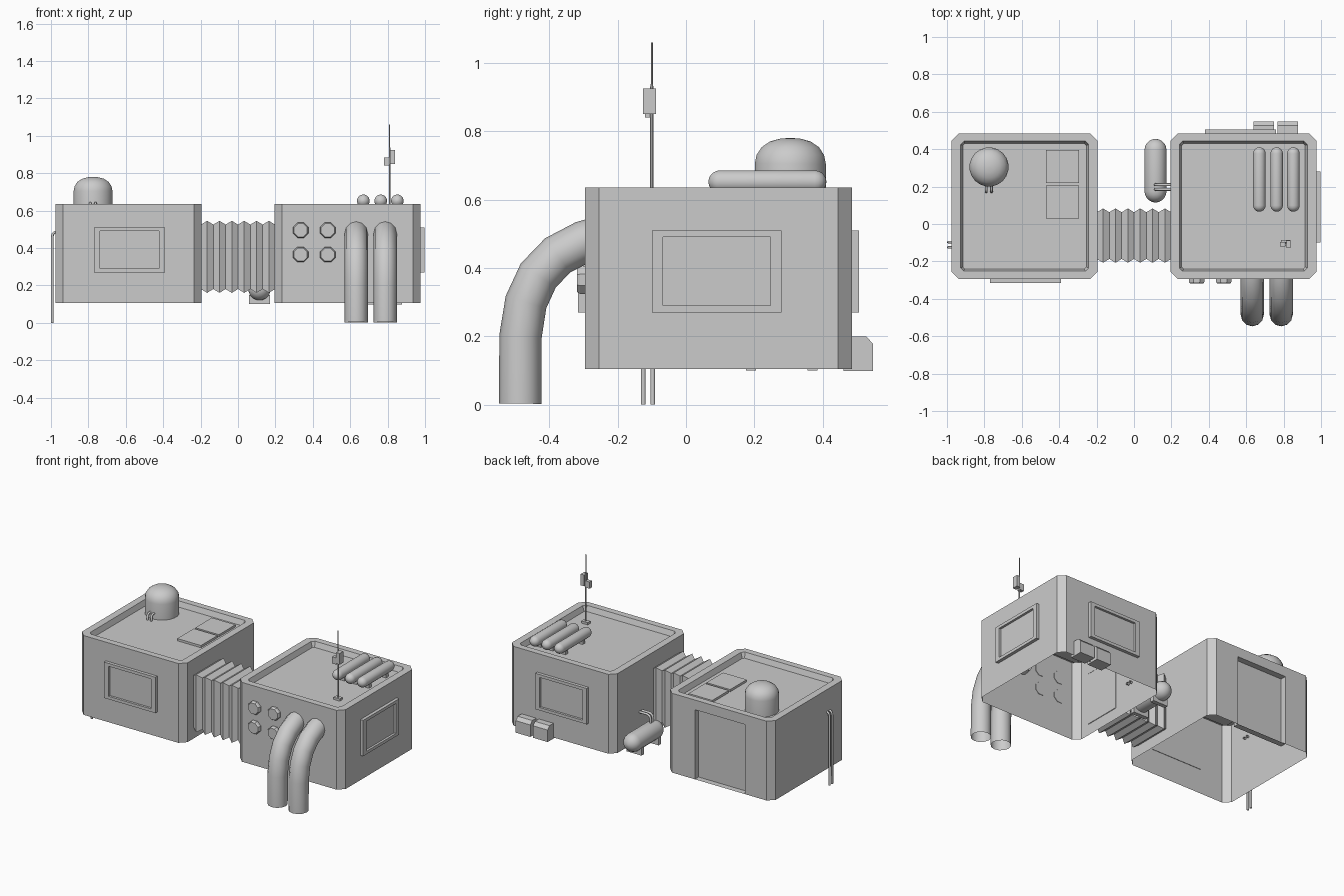
import bpy
import bmesh
from math import pi, sin, cos, radians

default = bpy.data.objects.get("Cube")
if default:
    bpy.data.objects.remove(default, do_unlink=True)

BASE, ROOF, FLOOR = 0.105, 0.635, 0.60
MID_Y, HALF = 0.095, 0.39


def finish(name, bm, loc=(0, 0, 0), rot=(0, 0, 0), smooth=False):
    bmesh.ops.recalc_face_normals(bm, faces=bm.faces)
    mesh = bpy.data.meshes.new(name)
    bm.to_mesh(mesh)
    bm.free()
    if smooth:
        mesh.shade_smooth()
        mesh.set_sharp_from_angle(angle=radians(35))
    obj = bpy.data.objects.new(name, mesh)
    obj.location, obj.rotation_euler = loc, rot
    bpy.context.collection.objects.link(obj)
    return obj


def loft(rings, cap_start=True, cap_end=True):
    """Skin a list of equally long point rings."""
    bm = bmesh.new()
    loops = [[bm.verts.new(p) for p in ring] for ring in rings]
    n = len(loops[0])
    for a, b in zip(loops, loops[1:]):
        for i in range(n):
            j = (i + 1) % n
            bm.faces.new((a[i], a[j], b[j], b[i]))
    if cap_start:
        bm.faces.new(loops[0][::-1])
    if cap_end:
        bm.faces.new(loops[-1])
    return bm


def rect(w, h, z, cut=0):
    """Rectangle ring, optionally with cut corners."""
    x, y = w / 2, h / 2
    if not cut:
        return [(-x, -y, z), (x, -y, z), (x, y, z), (-x, y, z)]
    return [(-x + cut, -y, z), (x - cut, -y, z), (x, -y + cut, z), (x, y - cut, z),
            (x - cut, y, z), (-x + cut, y, z), (-x, y - cut, z), (-x, -y + cut, z)]


def lathe(profile, sides=16):
    return loft([[(r * cos(2 * pi * (i + .5) / sides), r * sin(2 * pi * (i + .5) / sides), z)
                  for i in range(sides)] for r, z in profile])


def block(name, x, y, z):
    """Box from its three (min, max) ranges."""
    bm = loft([rect(x[1] - x[0], y[1] - y[0], h) for h in z])
    return finish(name, bm, ((x[0] + x[1]) / 2, (y[0] + y[1]) / 2, 0))


def capsule(name, radius, length, loc):
    """Round-ended tank lying along y."""
    steps = [i * pi / 10 for i in range(6)]
    end = length / 2 - radius
    top = [(max(radius * cos(a), radius * .05), end + radius * sin(a)) for a in steps]
    profile = [(r, -z) for r, z in reversed(top)] + top
    return finish(name, lathe(profile), loc, (pi / 2, 0, 0), True)


def pipe(name, points, radius, sides_level=2):
    """Open-ended tube along a path."""
    curve = bpy.data.curves.new(name, "CURVE")
    curve.dimensions = "3D"
    curve.bevel_depth = radius
    curve.bevel_resolution = sides_level
    spline = curve.splines.new("POLY")
    spline.points.add(len(points) - 1)
    for p, co in zip(spline.points, points):
        p.co = (*co, 1)
    spline.use_smooth = True
    obj = bpy.data.objects.new(name, curve)
    bpy.context.collection.objects.link(obj)
    return obj


def module(name, x, door=False):
    """Open-bottomed cabin shell with a sunken roof."""
    size = 2 * HALF
    bm = loft([rect(size, size, BASE, .04), rect(size, size, ROOF, .04),
               rect(size - .095, size - .085, ROOF, .018),
               rect(size - .12, size - .11, FLOOR, .01)], cap_start=False)
    if door:
        # Split the back wall around the doorway and push the doorway in
        def back_faces():
            return [f for f in bm.faces if all(v.co.y > HALF - .001 for v in f.verts)]
        for co, no in (((-.19, 0, 0), (1, 0, 0)), ((.18, 0, 0), (1, 0, 0)), ((0, 0, .57), (0, 0, 1))):
            faces = back_faces()
            geom = faces + list({e for f in faces for e in f.edges}) + list({v for f in faces for v in f.verts})
            bmesh.ops.bisect_plane(bm, geom=geom, plane_co=co, plane_no=no)
        panel = [f for f in back_faces()
                 if abs(f.calc_center_median().x) < .1 and f.calc_center_median().z < .5]
        out = bmesh.ops.extrude_face_region(bm, geom=panel)
        moved = [v for v in out["geom"] if isinstance(v, bmesh.types.BMVert)]
        bmesh.ops.translate(bm, verts=moved, vec=(0, -.04, 0))
        bmesh.ops.delete(bm, geom=panel, context="FACES_ONLY")
    return finish(name, bm, (x, MID_Y, 0))


def window(name, loc, turn):
    bm = loft([rect(.38, .24, -.003), rect(.38, .24, .021),
               rect(.315, .2, .021), rect(.315, .2, .006)])
    return finish(name, bm, loc, (pi / 2, 0, turn))


# Cabins and the folded passage between them
module("right_cabin", -.585, door=True)
module("left_cabin", .585)
folds = [rect(*((.385, .29) if i % 2 else (.345, .25)), -.198 + .033 * i) for i in range(13)]
finish("bellows_passage", loft(folds, False, False), (0, -.062, .353), (0, pi / 2, 0))

# Windows
window("front_window", (-.58, -.295, .39), 0)
window("side_window", (.975, .09, .39), pi / 2)
window("back_window", (.57, .485, .39), pi)

# Roof dome with its two small pipes, and roof hatches
dome = [(.105, FLOOR), (.105, .705), (.1, .73), (.085, .753), (.06, .77), (.03, .778), (.005, .78)]
finish("roof_dome", lathe(dome, 20), (-.775, .305, 0), smooth=True)
for i, x in enumerate((-.79, -.762)):
    pipe(f"dome_pipe_{i}", [(x, .22, .64), (x, .185, .64), (x, .174, .63), (x, .172, FLOOR)], .007)
for i, y in enumerate((.03, .22)):
    block(f"roof_hatch_{i}", (-.47, -.295), (y, y + .175), (FLOOR - .005, FLOOR + .015))

# Roof tanks on saddles
for i, x in enumerate((.67, .763, .852)):
    capsule(f"roof_tank_{i}", .034, .345, (x, .238, .652))
    for j, y in enumerate((.15, .33)):
        block(f"roof_tank_saddle_{i}_{j}", (x - .02, x + .02), (y - .012, y + .012), (FLOOR - .003, .63))

# Front ports and the two big hoses
for i, x in enumerate((.335, .48)):
    for j, z in enumerate((.365, .495)):
        finish(f"front_port_{i}_{j}", lathe([(.044, -.003), (.044, .015), (.038, .024)], 8),
               (x, -.295, z), (pi / 2, 0, 0))
bend = [(-.27, .484), (-.30, .476), (-.375, .437), (-.432, .378), (-.468, .30), (-.484, .20), (-.485, .003)]
for i, x in enumerate((.632, .787)):
    pipe(f"front_hose_{i}", [(x, y, z) for y, z in bend], .062, 4)

# Thin drain pipes on the outer wall
for i, y in enumerate((-.125, -.097)):
    pipe(f"drain_pipe_{i}", [(-.96, y, .485), (-.98, y, .485), (-.99, y, .475),
                             (-.993, y, .46), (-.993, y, 0)], .007)

# Tank beside the passage, with feet and feed pipes
capsule("ground_tank", .06, .34, (.115, .285, .18))
for i, y in enumerate((.19, .37)):
    block(f"ground_tank_foot_{i}", (.06, .17), (y - .014, y + .014), (.1, .15))
for i, y in enumerate((.185, .21)):
    pipe(f"tank_feed_pipe_{i}", [(.115, y, .22), (.115, y, .265), (.122, y, .282),
                                 (.14, y, .29), (.21, y, .29)], .008)

# Sloped utility boxes on the back wall
side = [(.46, .098), (.547, .098), (.547, .178), (.527, .2), (.46, .2)]
for i, x in enumerate((.64, .768)):
    finish(f"utility_box_{i}", loft([[(px, y, z) for y, z in side] for px in (x, x + .108)]))

# Antenna mast
block("antenna_base", (.787, .833), (-.115, -.085), (FLOOR - .003, .615))
finish("antenna_mast", lathe([(.005, FLOOR), (.005, .93), (.003, .94), (.003, 1.06)], 8), (.811, -.1, 0))
block("antenna_box", (.814, .84), (-.126, -.088), (.85, .925))
block("antenna_small_box", (.78, .81), (-.12, -.095), (.84, .885))
